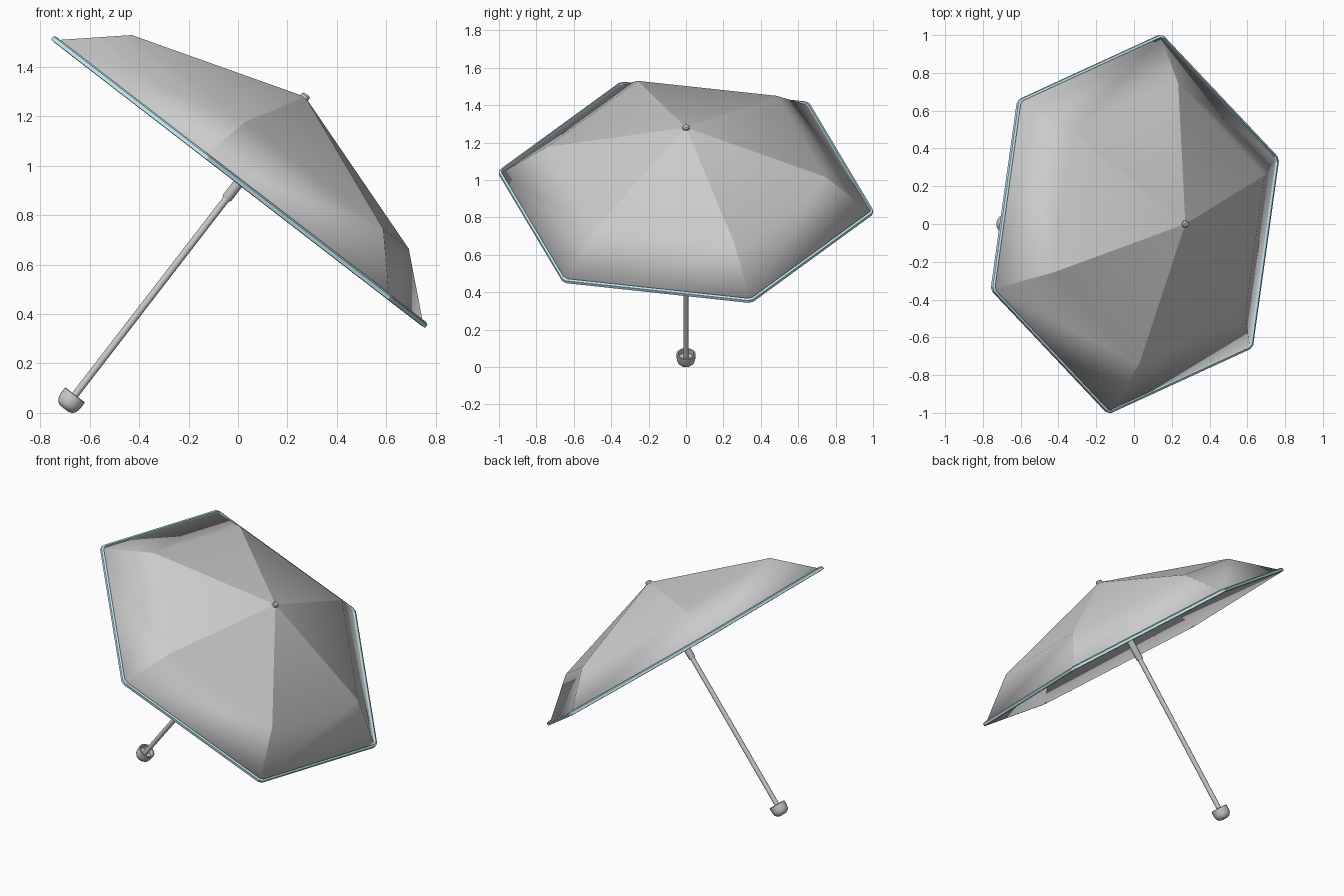
import bpy, bmesh, math
from mathutils import Matrix

if "Cube" in bpy.data.objects:
    bpy.data.objects.remove(bpy.data.objects["Cube"])

# Everything is built upright around the umbrella axis, then tilted
TILT = Matrix.Translation((0, 0, 0.9275)) @ Matrix.Rotation(math.radians(37.65), 4, 'Y')
CORNERS = [math.radians(20 + 60 * k) for k in range(6)]


def finish(name, bm):
    bmesh.ops.recalc_face_normals(bm, faces=bm.faces)
    mesh = bpy.data.meshes.new(name)
    bm.to_mesh(mesh)
    bm.free()
    obj = bpy.data.objects.new(name, mesh)
    bpy.context.collection.objects.link(obj)
    obj.matrix_world = TILT
    return obj


def sweep(name, profile, angles, closed=False, smooth=True):
    """Turn a (radius, height) profile through the given angles."""
    bm = bmesh.new()
    rings = []
    for r, h in profile:
        if r == 0:
            rings.append([bm.verts.new((0, 0, h))] * len(angles))
        else:
            rings.append([bm.verts.new((r * math.cos(a), r * math.sin(a), h)) for a in angles])
    pairs = list(zip(rings, rings[1:]))
    if closed:
        pairs.append((rings[-1], rings[0]))
    n = len(angles)
    for lo, hi in pairs:
        for i in range(n):
            j = (i + 1) % n
            quad = list(dict.fromkeys((lo[i], lo[j], hi[j], hi[i])))
            bm.faces.new(quad)
    obj = finish(name, bm)
    if smooth:
        bpy.ops.object.select_all(action='DESELECT')
        obj.select_set(True)
        bpy.context.view_layer.objects.active = obj
        bpy.ops.object.shade_smooth_by_angle(angle=math.radians(40))
    return obj


def circle(n):
    return [2 * math.pi * i / n for i in range(n)]


# Canopy: six panels, creased along the ribs, smooth across the lower bend
canopy = sweep("canopy", [(1.008, 0.003), (0.754, 0.214), (0, 0.445)], CORNERS, smooth=False)
mesh = canopy.data
for p in mesh.polygons:
    p.use_smooth = True
for e in mesh.edges:
    a, b = (mesh.vertices[i].co for i in e.vertices)
    e.use_edge_sharp = abs(a.z - b.z) > 0.01
if sum((p.normal.z for p in mesh.polygons)) < 0:
    mesh.flip_normals()
shell = canopy.modifiers.new("thickness", 'SOLIDIFY')
shell.thickness = 0.006
shell.offset = -1

# Coloured hem with slightly blunted corners
hem_angles = [a + d for a in CORNERS for d in (-0.014, 0.014)]
hem = sweep("hem", [(1.013, 0), (1.013, 0.016), (1.0, 0.022), (0.995, 0)],
            hem_angles, closed=True, smooth=False)
blue = bpy.data.materials.new("light_blue")
blue.diffuse_color = (0.55, 0.82, 0.9, 1)
blue.use_nodes = True
blue.node_tree.nodes["Principled BSDF"].inputs["Base Color"].default_value = blue.diffuse_color
hem.data.materials.append(blue)

# Telescopic shaft
sweep("shaft_lower", [(0, -1.12), (0.0145, -1.12), (0.0145, -0.06), (0, -0.06)], circle(16))
sweep("shaft_upper", [(0, -0.078), (0.018, -0.078), (0.021, -0.072), (0.021, 0.43), (0, 0.43)], circle(16))

# Tip button
sweep("tip_button", [(0, 0.43), (0.019, 0.432), (0.019, 0.449), (0.013, 0.456), (0, 0.457)], circle(16))

# Handle: rounded cup with a recess around the shaft
sweep("handle", [(0, -1.151), (0.022, -1.151), (0.036, -1.145), (0.046, -1.132), (0.05, -1.115),
                 (0.051, -1.083), (0.048, -1.08), (0.041, -1.081), (0.038, -1.108), (0, -1.11)], circle(24))
